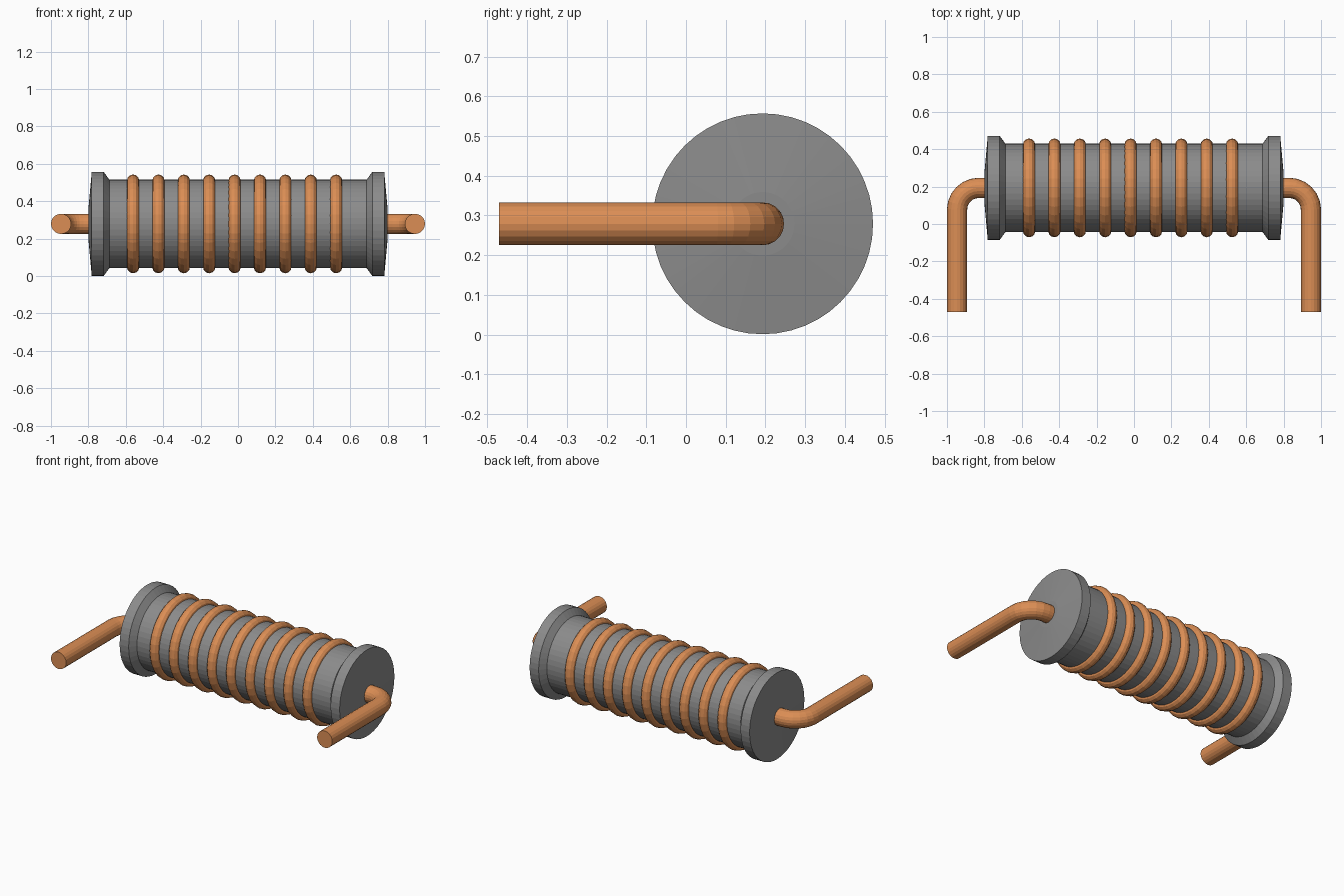
import bpy, bmesh
from math import pi, sin, cos

if "Cube" in bpy.data.objects:
    bpy.data.objects.remove(bpy.data.objects["Cube"])

AXIS_Y, AXIS_Z = 0.193, 0.279


def material(name, rgb):
    m = bpy.data.materials.new(name)
    m.diffuse_color = (*rgb, 1)
    m.use_nodes = True
    m.node_tree.nodes["Principled BSDF"].inputs["Base Color"].default_value = m.diffuse_color
    return m


copper = material("copper", (0.71, 0.27, 0.09))
ferrite = material("ferrite", (0.26, 0.26, 0.26))


def lathe(name, profile, sides):
    """Revolve (x, radius) points around the core axis, flat shaded."""
    bm = bmesh.new()
    vs = [bm.verts.new((x, 0, r)) for x, r in profile]
    edges = [bm.edges.new(p) for p in zip(vs, vs[1:])]
    bmesh.ops.spin(bm, geom=vs + edges, cent=(0, 0, 0), axis=(1, 0, 0),
                   angle=2 * pi, steps=sides, use_merge=True)
    bmesh.ops.remove_doubles(bm, verts=bm.verts, dist=1e-5)
    bmesh.ops.recalc_face_normals(bm, faces=bm.faces)
    me = bpy.data.meshes.new(name)
    bm.to_mesh(me)
    bm.free()
    me.materials.append(ferrite)
    ob = bpy.data.objects.new(name, me)
    ob.location = (0, AXIS_Y, AXIS_Z)
    bpy.context.collection.objects.link(ob)


# Flanged core with shallow conical end faces
half = [(0.80, 0), (0.80, 0.08), (0.782, 0.278), (0.718, 0.278), (0.688, 0.237)]
lathe("core", half + [(-x, r) for x, r in reversed(half)], 48)

# Nine wire turns around the core
for i in range(9):
    bpy.ops.mesh.primitive_torus_add(
        major_segments=32, minor_segments=12, major_radius=0.231, minor_radius=0.033,
        location=(-0.561 + i * 0.1357, AXIS_Y, AXIS_Z), rotation=(0, pi / 2, 0))
    ring = bpy.context.object
    ring.name = f"coil_turn_{i + 1}"
    ring.data.materials.append(copper)


# Bent lead wires leaving each end toward the front
def lead(name, side):
    bend, steps = 0.116, 6
    path = [(0.70, AXIS_Y)]
    for k in range(steps + 1):
        a = pi / 2 * (1 - k / steps)
        path.append((0.83 + bend * cos(a), AXIS_Y - bend + bend * sin(a)))
    path.append((0.946, -0.471))
    cu = bpy.data.curves.new(name, 'CURVE')
    cu.dimensions = '3D'
    cu.bevel_depth = 0.054
    cu.bevel_resolution = 8
    cu.use_fill_caps = True
    sp = cu.splines.new('POLY')
    sp.points.add(len(path) - 1)
    for p, (x, y) in zip(sp.points, path):
        p.co = (side * x, y, AXIS_Z, 1)
    sp.use_smooth = False
    ob = bpy.data.objects.new(name, cu)
    bpy.context.collection.objects.link(ob)
    bpy.ops.object.select_all(action='DESELECT')
    ob.select_set(True)
    bpy.context.view_layer.objects.active = ob
    bpy.ops.object.convert(target='MESH')
    ob = bpy.context.object
    ob.name = name
    ob.data.materials.clear()
    ob.data.materials.append(copper)
    bpy.ops.object.shade_flat()


lead("lead_left", -1)
lead("lead_right", 1)
